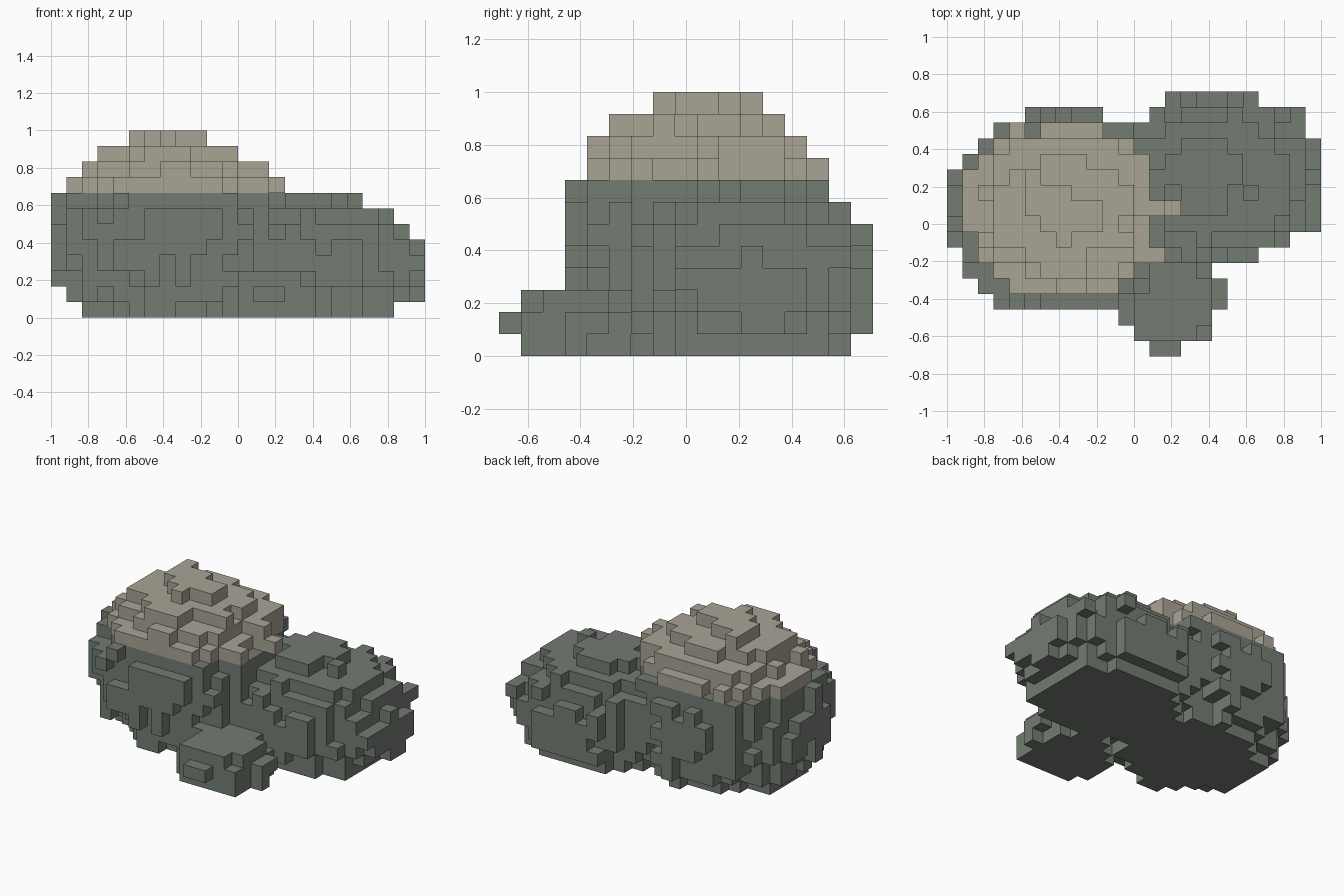
import bpy, bmesh
import random
from mathutils import Vector, noise

if "Cube" in bpy.data.objects:
    bpy.data.objects.remove(bpy.data.objects["Cube"])

random.seed(7)
S = 1 / 12                      # cube size
NX, NY, NZ = 24, 17, 12         # grid size in cubes


def material(name, rgb):
    m = bpy.data.materials.new(name)
    m.diffuse_color = (*rgb, 1)
    m.use_nodes = True
    m.node_tree.nodes["Principled BSDF"].inputs["Base Color"].default_value = m.diffuse_color
    return m


DARK = material("dark green grey stone", (0.173, 0.200, 0.170))
PALE = material("pale tan stone", (0.395, 0.371, 0.301))

# Outline limits in cubes: x and y range for each layer, x range for each row
LAYER_X = [(2, 22), (1, 24), (0, 24), (0, 24), (0, 24), (0, 23), (0, 22), (0, 20),
           (1, 15), (2, 14), (3, 12), (5, 10)]
LAYER_Y = [(1, 16), (0, 17), (1, 17), (3, 17), (3, 17), (3, 17), (3, 16), (3, 15),
           (4, 15), (4, 14), (5, 13), (7, 12)]
ROW_X = [(13, 15), (12, 17), (11, 17), (3, 18), (2, 18), (1, 17), (1, 20), (0, 22),
         (0, 24), (0, 24), (0, 24), (0, 24), (1, 24), (2, 24), (3, 23), (5, 23), (14, 20)]

# Boulders: name, centre, radii
ROCKS = [
    ("large_boulder", (-0.375, 0.08, 0.42), (0.62, 0.54, 0.565)),
    ("right_boulder", (0.43, 0.25, 0.27), (0.575, 0.46, 0.395)),
    ("small_boulder", (0.20, -0.42, 0.10), (0.29, 0.28, 0.18)),
]


def position(i, j, k):
    return Vector(((i + 0.5 - NX / 2) * S, (j + 0.5 - NY / 2) * S, (k + 0.5) * S))


def inside_outline(i, j, k):
    notch = j == 15 and 10 <= i < 13
    return not notch and all(a <= n < b for n, (a, b) in
                             ((i, LAYER_X[k]), (j, LAYER_Y[k]), (i, ROW_X[j])))


def radius(p, centre, radii):
    return sum(((p[n] - centre[n]) / radii[n]) ** 2 for n in range(3)) ** 0.5


# Rough rounded lumps: depth of each cell in its nearest boulder
depth = {}
for i in range(NX):
    for j in range(NY):
        for k in range(NZ):
            if inside_outline(i, j, k):
                p = position(i, j, k)
                r, n = min((radius(p, c, q), n) for n, (_, c, q) in enumerate(ROCKS))
                rough = 0.07 * noise.noise(p * 7 + Vector((3.1, 7.7, 1.9)))
                depth[i, j, k] = (r + rough + random.uniform(-0.07, 0.07), n)

cubes = {c: n for c, (r, n) in depth.items() if r < 1.0}


def beside(cell):
    for axis in range(3):
        for step in (-1, 1):
            c = list(cell)
            c[axis] += step
            yield tuple(c)


# Drop loose cubes and fill pits
for c, (r, n) in depth.items():
    count = sum(b in cubes for b in beside(c))
    if count < 2:
        cubes.pop(c, None)
    elif count >= 5:
        cubes[c] = n

# Complete the outline seen along each axis with the deepest cell of each line
for axis in range(3):
    lines = {}
    for c in depth:
        lines.setdefault(c[:axis] + c[axis + 1:], []).append(c)
    for cells in lines.values():
        if not any(c in cubes for c in cells):
            best = min(cells, key=lambda c: depth[c][0])
            cubes[best] = depth[best][1]

# Build only the exposed cube faces of each boulder
for n, (name, _, _) in enumerate(ROCKS):
    bm = bmesh.new()
    corners = {}

    def corner(c):
        if c not in corners:
            corners[c] = bm.verts.new(position(*c) - Vector((S, S, S)) / 2)
        return corners[c]

    for cell, owner in cubes.items():
        if owner != n:
            continue
        for f, other in enumerate(beside(cell)):
            if other in cubes:
                continue
            axis, side = divmod(f, 2)
            u, v = (axis + 1) % 3, (axis + 2) % 3
            ring = []
            for du, dv in ((0, 0), (1, 0), (1, 1), (0, 1)):
                c = list(cell)
                c[axis] += side
                c[u] += du
                c[v] += dv
                ring.append(corner(tuple(c)))
            face = bm.faces.new(ring if side else ring[::-1])
            face.material_index = 1 if cell[2] >= 8 else 0   # pale cap
    mesh = bpy.data.meshes.new(name)
    bm.to_mesh(mesh)
    bm.free()
    mesh.materials.append(DARK)
    if n == 0:
        mesh.materials.append(PALE)
    bpy.context.collection.objects.link(bpy.data.objects.new(name, mesh))
